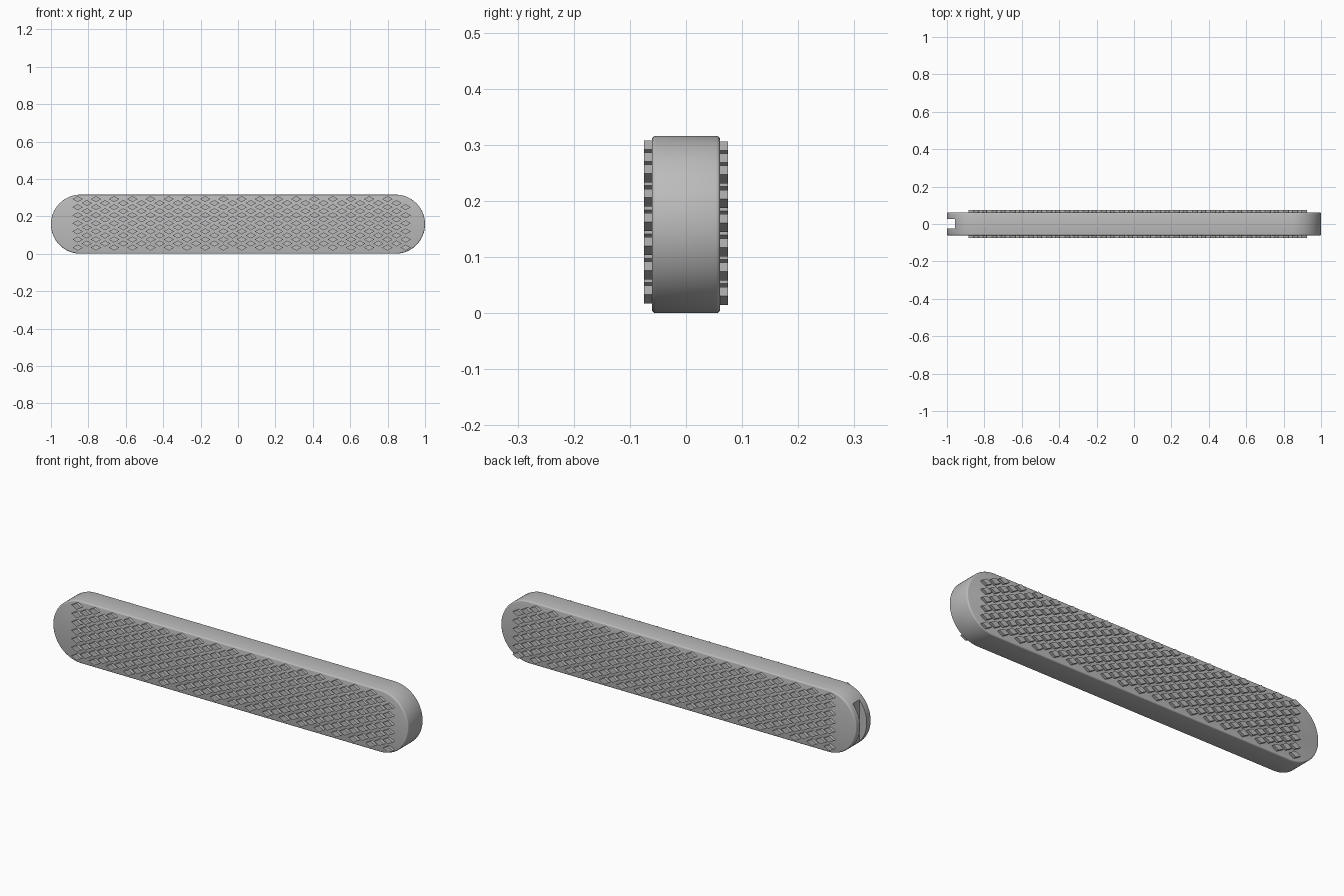
import bpy
import bmesh
import math

cube = bpy.data.objects.get("Cube")
if cube:
    bpy.data.objects.remove(cube)

RADIUS = 0.158
END_X = 1 - RADIUS
HALF_DEPTH = 0.061
TREAD_DEPTH = 0.075

grey = bpy.data.materials.new("mid grey")
grey.use_nodes = True
grey.diffuse_color = (0.5, 0.5, 0.5, 1)
grey.node_tree.nodes["Principled BSDF"].inputs["Base Color"].default_value = grey.diffuse_color


def finish(bm, name):
    bmesh.ops.recalc_face_normals(bm, faces=bm.faces)
    mesh = bpy.data.meshes.new(name)
    bm.to_mesh(mesh)
    bm.free()
    mesh.materials.append(grey)
    obj = bpy.data.objects.new(name, mesh)
    bpy.context.collection.objects.link(obj)
    return obj


def prism(bm, outline, y0, y1):
    """Extrude an x-z outline from y0 to y1."""
    face = bm.faces.new([bm.verts.new((x, y0, z)) for x, z in outline])
    result = bmesh.ops.extrude_face_region(bm, geom=[face], use_keep_orig=True)
    top = [v for v in result["geom"] if isinstance(v, bmesh.types.BMVert)]
    bmesh.ops.translate(bm, verts=top, vec=(0, y1 - y0, 0))


# Bar with half-round ends and softened rims
SEGMENTS = 32
outline = []
for side in (1, -1):
    for i in range(SEGMENTS + 1):
        a = -math.pi / 2 + math.pi * i / SEGMENTS
        outline.append((side * (END_X + RADIUS * math.cos(a)),
                        RADIUS + side * RADIUS * math.sin(a)))
bm = bmesh.new()
prism(bm, outline, -HALF_DEPTH, HALF_DEPTH)
rims = [e for e in bm.edges if abs(e.verts[0].co.y - e.verts[1].co.y) < 0.001]
bmesh.ops.bevel(bm, geom=rims, offset=0.007, segments=3, profile=0.5, affect='EDGES')
bar = finish(bm, "bar_body")

# Slot across the right end
bm = bmesh.new()
prism(bm, [(-1.1, -0.1), (-0.958, -0.1), (-0.958, 0.5), (-1.1, 0.5)], -0.025, 0.028)
cutter = finish(bm, "slot_cutter")
cutter.hide_render = True
cut = bar.modifiers.new("slot", 'BOOLEAN')
cut.operation = 'DIFFERENCE'
cut.solver = 'EXACT'
cut.object = cutter
bpy.context.view_layer.objects.active = bar
bar.select_set(True)
bpy.ops.object.modifier_apply(modifier=cut.name)
bpy.data.objects.remove(cutter)
bpy.ops.object.shade_smooth_by_angle(angle=math.radians(35))
bar.select_set(False)

# Staggered raised diamonds on both broad faces
ROWS, COLUMNS = 13, 37
STEP_X, STEP_Z = 0.0487, 0.0216
HALF_W, HALF_H = 0.028, 0.016


def tread(name, side, low_z):
    bm = bmesh.new()
    for row in range(ROWS):
        for col in range(row % 2, COLUMNS, 2):
            x = -0.857 + col * STEP_X
            z = low_z + row * STEP_Z
            points = [(x - HALF_W, z), (x, z - HALF_H), (x + HALF_W, z), (x, z + HALF_H)]
            # Leave out diamonds that would hang over the round end
            if all(math.hypot(max(abs(px) - END_X, 0), pz - RADIUS) < RADIUS - 0.002
                   for px, pz in points):
                prism(bm, points, side * (HALF_DEPTH - 0.004), side * TREAD_DEPTH)
    return finish(bm, name)


tread("front_grip_diamonds", -1, 0.033)
tread("back_grip_diamonds", 1, 0.031)
